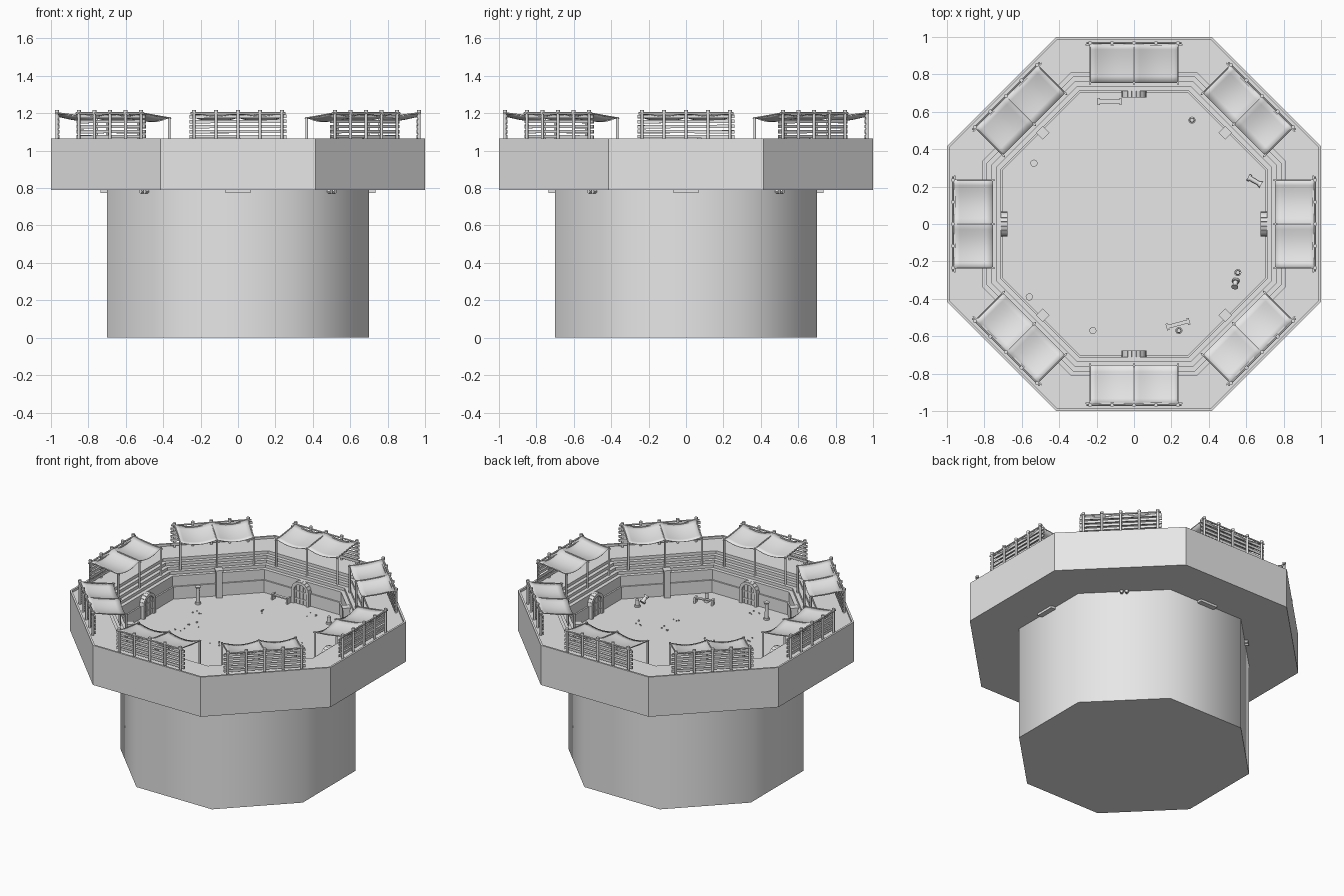
import bpy, bmesh, math, random
from mathutils import Matrix, Vector

random.seed(4)
cube = bpy.data.objects.get("Cube")
if cube:
    bpy.data.objects.remove(cube)

STONE = (0.8, 0.8, 0.8, 1)
mat = bpy.data.materials.new("pale stone")
mat.use_nodes = True
mat.diffuse_color = STONE
mat.node_tree.nodes["Principled BSDF"].inputs["Base Color"].default_value = STONE

FLOOR = 0.815
DECK = 1.05


def finish(name, bm, smooth=None):
    bmesh.ops.recalc_face_normals(bm, faces=bm.faces)
    mesh = bpy.data.meshes.new(name)
    bm.to_mesh(mesh)
    bm.free()
    mesh.materials.append(mat)
    obj = bpy.data.objects.new(name, mesh)
    bpy.context.collection.objects.link(obj)
    if smooth:
        bpy.ops.object.select_all(action='DESELECT')
        obj.select_set(True)
        bpy.context.view_layer.objects.active = obj
        bpy.ops.object.shade_smooth_by_angle(angle=math.radians(smooth))
    return obj


def box(bm, centre, size, m=Matrix()):
    bmesh.ops.create_cube(bm, size=1, matrix=m @ Matrix.Translation(centre) @ Matrix.Diagonal((*size, 1)))


def rod(bm, a, b, r, m=Matrix(), sides=8, r2=None):
    a, b = Vector(a), Vector(b)
    turn = (b - a).to_track_quat('Z', 'Y').to_matrix().to_4x4()
    bmesh.ops.create_cone(bm, cap_ends=True, segments=sides, radius1=r, radius2=r if r2 is None else r2,
                          depth=(b - a).length, matrix=m @ Matrix.Translation((a + b) / 2) @ turn)


def octagon_shell(bm, profile, cap_first=False, cap_last=False):
    # Each profile point is (distance to flat side, height)
    loops = []
    for d, z in profile:
        r = d / math.cos(math.pi / 8)
        angles = [math.pi / 8 + k * math.pi / 4 for k in range(8)]
        loops.append([bm.verts.new((r * math.cos(t), r * math.sin(t), z)) for t in angles])
    for low, high in zip(loops, loops[1:]):
        for k in range(8):
            j = (k + 1) % 8
            bm.faces.new((low[k], low[j], high[j], high[k]))
    if cap_first:
        bm.faces.new(loops[0])
    if cap_last:
        bm.faces.new(loops[-1])


def around(count, start=0.0):
    # Frames whose local +y points outward
    return [Matrix.Rotation(start + k * math.tau / count, 4, 'Z') for k in range(count)]


# Base shaft
bm = bmesh.new()
octagon_shell(bm, [(0.7, 0), (0.7, 0.79)], cap_first=True)
finish("base_shaft", bm, smooth=60)

# Gallery with parapet, seat steps, arena wall and floor
bm = bmesh.new()
profile = [(0.7, 0.79), (1, 0.79), (1, 1.065), (0.987, 1.065), (0.987, DECK)]
for i in range(4):
    d = 0.81 - 0.025 * i
    profile += [(d, DECK - 0.02 * i), (d, DECK - 0.02 * (i + 1))]
profile += [(0.71, 0.97), (0.71, 0.9), (0.7, 0.9), (0.7, FLOOR)]
octagon_shell(bm, profile, cap_last=True)
finish("gallery_and_arena", bm)

# Awnings on all eight sides
posts, fence, cloth = bmesh.new(), bmesh.new(), bmesh.new()
W, FRONT, BACK = 0.235, 0.755, 0.968
for m in around(8):
    for i in range(5):
        x = W * (i - 2) / 2
        rod(posts, (x, BACK, DECK), (x, BACK, 1.215), 0.008, m)
        rod(posts, (x, BACK, 1.205), (x, BACK, 1.218), 0.011, m)
    for x in (-W, 0, W):
        rod(posts, (x, FRONT, 0.98), (x, FRONT, 1.18), 0.007, m)
        rod(posts, (x, FRONT - 0.012, 1.173), (x, BACK + 0.01, 1.203), 0.004, m, 6)
    rod(posts, (-W - 0.02, BACK, 1.2), (W + 0.02, BACK, 1.2), 0.006, m, 6)
    for i in range(5):
        tilt = Matrix.Rotation(random.uniform(-0.008, 0.008), 4, 'Y')
        slat = m @ Matrix.Translation((0, BACK - 0.01, 1.075 + 0.027 * i)) @ tilt
        box(fence, (0, 0, 0), (0.52, 0.008, 0.017), slat)
    # Two sagging cloth bays
    nx, ny = 16, 6
    grid = []
    for i in range(nx + 1):
        s = 2 * i / nx
        row = []
        for j in range(ny + 1):
            t = j / ny
            sag = 0.022 * abs(math.sin(math.pi * s)) + 0.008 * math.sin(math.pi * t)
            p = Vector((W * (s - 1), FRONT + (BACK - FRONT) * t, 1.178 + 0.03 * t - sag))
            row.append(cloth.verts.new(m @ p))
        grid.append(row)
    for a, b in zip(grid, grid[1:]):
        for j in range(ny):
            cloth.faces.new((a[j], b[j], b[j + 1], a[j + 1]))
finish("awning_posts", posts, smooth=50)
finish("awning_fence_slats", fence)
awning = finish("awning_cloth", cloth, smooth=40)
thick = awning.modifiers.new("thickness", 'SOLIDIFY')
thick.thickness = 0.003

# Arched gates on the four main sides
frames, doors = bmesh.new(), bmesh.new()
for m in around(4):
    for side in (-1, 1):
        box(frames, (side * 0.056, 0.706, 0.84), (0.02, 0.058, 0.13), m)
    for i in range(9):
        t = math.pi * (i + 0.5) / 9
        stone = m @ Matrix.Translation((0, 0.695, 0.905)) @ Matrix.Rotation(-t, 4, 'Y')
        box(frames, (0.056, 0, 0), (0.02, 0.036, 0.0215), stone)
    box(frames, (0, 0.706, 0.794), (0.13, 0.058, 0.04), m)
    for i in range(7):
        x = (i - 3) * 0.0135
        top = 0.905 + math.sqrt(0.048 ** 2 - x * x)
        box(doors, (x, 0.694, (FLOOR + top) / 2), (0.011, 0.014, top - FLOOR), m)
    for z in (0.85, 0.9):
        box(doors, (0, 0.688, z), (0.092, 0.008, 0.009), m)
finish("gate_arches", frames)
finish("gate_planks", doors)

# Wall piers and their anchor pegs on the diagonal sides
bm = bmesh.new()
for m in around(4, math.pi / 4):
    box(bm, (0, 0.69, 0.9), (0.04, 0.045, 0.19), m)
    box(bm, (0, 0.69, 1.0), (0.05, 0.052, 0.012), m)
    for side in (-1, 1):
        rod(bm, (side * 0.016, 0.68, 0.782), (side * 0.016, 0.722, 0.782), 0.011, m)
finish("wall_piers", bm)


def column(bm, m, height, capital=True):
    rod(bm, (0, 0, 0), (0, 0, 0.012), 0.019, m, 16)
    rod(bm, (0, 0, 0.012), (0, 0, height), 0.013, m, 16, 0.011)
    if capital:
        rod(bm, (0, 0, height - 0.014), (0, 0, height), 0.013, m, 16, 0.019)


# Standing, broken and fallen columns
bm = bmesh.new()
standing = [(-0.535, 0.325, 0.12), (-0.56, -0.39, 0.12), (-0.22, -0.57, 0.12),
            (0.24, -0.57, 0.06), (0.31, 0.555, 0.05), (0.555, -0.26, 0.05)]
for x, y, h in standing:
    column(bm, Matrix.Translation((x, y, FLOOR)), h, h > 0.1)
fallen = [(0.61, 0.25, 60, 90, 0.08), (0.545, -0.3, -10, 50, 0.05)]
for x, y, turn, lean, h in fallen:
    m = Matrix.Translation((x, y, FLOOR + 0.016)) @ Matrix.Rotation(math.radians(turn), 4, 'Z')
    column(bm, m @ Matrix.Rotation(math.radians(lean), 4, 'X'), h)
finish("arena_columns", bm, smooth=40)

# Benches
bm = bmesh.new()
for x, y, turn in ((-0.13, 0.655, 0), (0.235, -0.535, 15)):
    m = Matrix.Translation((x, y, FLOOR)) @ Matrix.Rotation(math.radians(turn), 4, 'Z')
    box(bm, (0, 0, 0.03), (0.12, 0.02, 0.008), m)
    for side in (-1, 1):
        box(bm, (side * 0.058, 0, 0.02), (0.012, 0.036, 0.04), m)
finish("arena_benches", bm)

# Scattered rubble
bm = bmesh.new()
piles = [(-0.13, 0.45), (-0.45, 0.22), (0.14, 0.59), (0.3, 0.23), (-0.37, 0.06), (-0.42, -0.05),
         (-0.1, -0.1), (0.23, -0.1), (0.41, -0.06), (-0.31, -0.26), (0.23, -0.25), (-0.11, -0.6)]
for x, y in piles:
    for i in range(4):
        s = random.uniform(0.005, 0.009)
        spot = (x + random.uniform(-0.04, 0.04), y + random.uniform(-0.03, 0.03), FLOOR + s * 0.4)
        box(bm, (0, 0, 0), (s, s * 0.8, s), Matrix.Translation(spot) @ Matrix.Rotation(random.uniform(0, 3), 4, 'Z'))
finish("rubble", bm)
